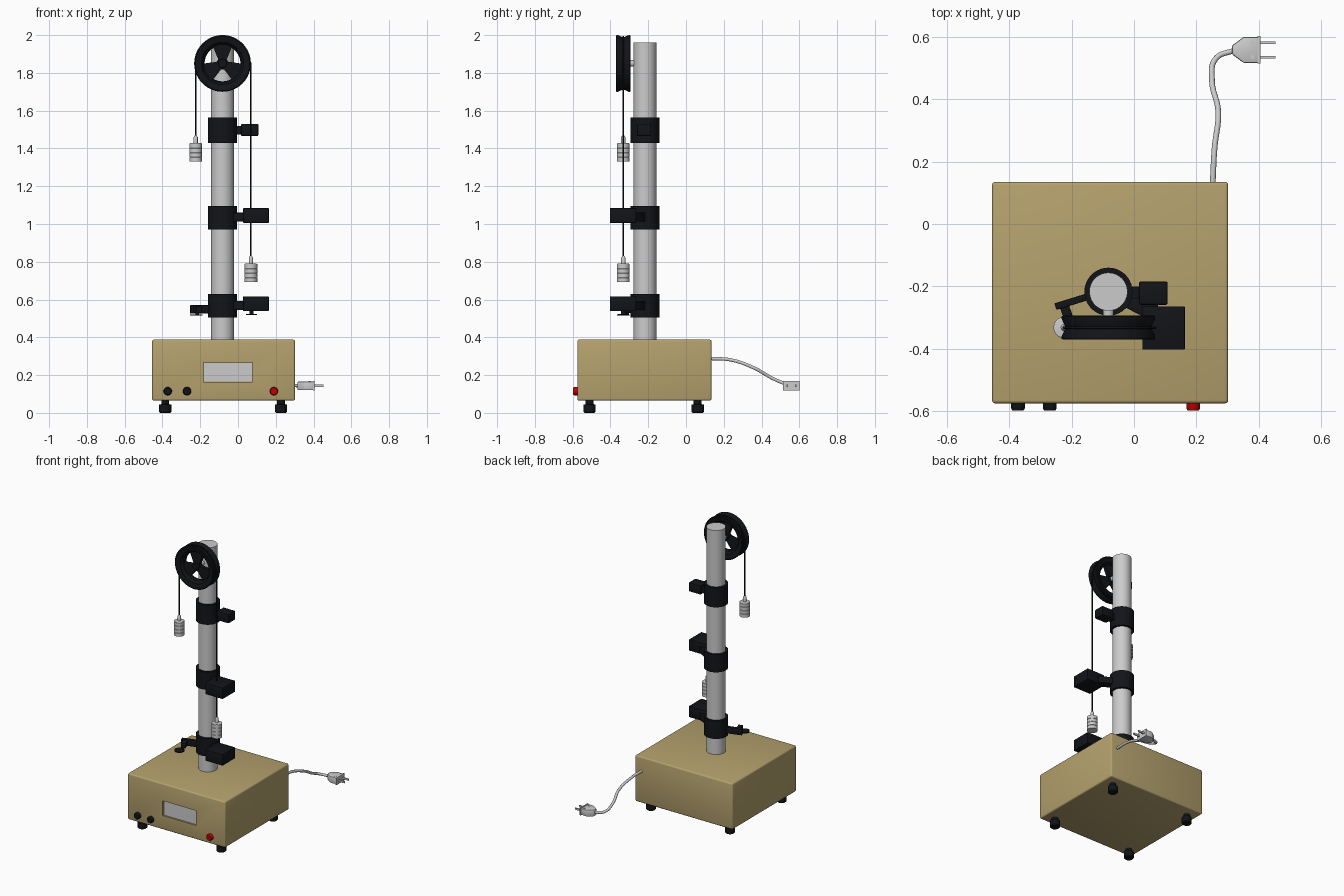
import bpy, bmesh, math
from mathutils import Vector, Matrix

if "Cube" in bpy.data.objects:
    bpy.data.objects.remove(bpy.data.objects["Cube"])


def material(name, rgb):
    m = bpy.data.materials.new(name)
    m.diffuse_color = (*rgb, 1)
    m.use_nodes = True
    m.node_tree.nodes["Principled BSDF"].inputs["Base Color"].default_value = m.diffuse_color
    return m


TAN = material("tan", (0.46, 0.36, 0.155))
BLACK = material("black", (0.006, 0.007, 0.009))
RED = material("red", (0.55, 0.0, 0.0))


def finish(ob, name, mat=None, bevel=0, segments=2):
    ob.name = name
    if mat:
        ob.data.materials.append(mat)
    bpy.context.view_layer.objects.active = ob
    if bevel:
        b = ob.modifiers.new("bevel", 'BEVEL')
        b.width, b.segments = bevel, segments
        bpy.ops.object.modifier_apply(modifier="bevel")
    bpy.ops.object.select_all(action='DESELECT')
    ob.select_set(True)
    bpy.ops.object.shade_smooth_by_angle(angle=math.radians(35))
    return ob


def from_bmesh(bm, name, mat=None, bevel=0, segments=2):
    bmesh.ops.recalc_face_normals(bm, faces=bm.faces)
    me = bpy.data.meshes.new(name)
    bm.to_mesh(me)
    bm.free()
    ob = bpy.data.objects.new(name, me)
    bpy.context.collection.objects.link(ob)
    return finish(ob, name, mat, bevel, segments)


def box(name, lo, hi, mat=None, bevel=0, segments=2):
    bm = bmesh.new()
    bmesh.ops.create_cube(bm, size=1)
    lo, hi = Vector(lo), Vector(hi)
    for v in bm.verts:
        v.co = Vector([(lo[i] + hi[i]) / 2 + v.co[i] * (hi[i] - lo[i]) for i in range(3)])
    return from_bmesh(bm, name, mat, bevel, segments)


def prism(name, outline, z0, z1, mat=None, bevel=0, matrix=None):
    bm = bmesh.new()
    face = bm.faces.new([bm.verts.new((x, y, z0)) for x, y in outline])
    top = bmesh.ops.extrude_face_region(bm, geom=[face])
    bmesh.ops.translate(bm, vec=(0, 0, z1 - z0),
                        verts=[v for v in top['geom'] if isinstance(v, bmesh.types.BMVert)])
    if matrix:
        bm.transform(matrix)
    return from_bmesh(bm, name, mat, bevel)


def bar(name, a, b, width, z0, z1, mat):
    a, b = Vector(a), Vector(b)
    n = (b - a).orthogonal().normalized() * width / 2
    return prism(name, [a + n, b + n, b - n, a - n], z0, z1, mat, 0.003)


def lathe(name, profile, at, mat=None, axis='Z', closed=False, steps=40):
    # profile holds (radius, height) pairs; axis 'Y' turns the height towards -y
    bm = bmesh.new()
    vs = [bm.verts.new((r, 0, h)) for r, h in profile]
    es = [bm.edges.new(p) for p in zip(vs, vs[1:])]
    if closed:
        es.append(bm.edges.new((vs[-1], vs[0])))
    bmesh.ops.spin(bm, geom=vs + es, cent=(0, 0, 0), axis=(0, 0, 1),
                   angle=2 * math.pi, steps=steps)
    bmesh.ops.remove_doubles(bm, verts=bm.verts, dist=1e-5)
    if axis == 'Y':
        bm.transform(Matrix.Rotation(math.radians(90), 4, 'X'))
    bmesh.ops.translate(bm, verts=bm.verts, vec=at)
    return from_bmesh(bm, name, mat)


def cylinder(name, r, h, at, mat=None, axis='Z', steps=32):
    return lathe(name, [(0, 0), (r, 0), (r, h), (0, h)], at, mat, axis, steps=steps)


def tube(name, points, r, mat=None, smooth=False):
    cu = bpy.data.curves.new(name, 'CURVE')
    cu.dimensions, cu.bevel_depth, cu.bevel_resolution = '3D', r, 3
    cu.use_fill_caps = True
    if smooth:
        s = cu.splines.new('BEZIER')
        s.bezier_points.add(len(points) - 1)
        for bp, p in zip(s.bezier_points, points):
            bp.co = p
            bp.handle_left_type = bp.handle_right_type = 'AUTO'
    else:
        s = cu.splines.new('POLY')
        s.points.add(len(points) - 1)
        for sp, p in zip(s.points, points):
            sp.co = (*p, 1)
    ob = bpy.data.objects.new(name, cu)
    bpy.context.collection.objects.link(ob)
    if mat:
        cu.materials.append(mat)
    return ob


def cut(ob, cutter):
    m = ob.modifiers.new("cut", 'BOOLEAN')
    m.operation, m.object, m.solver = 'DIFFERENCE', cutter, 'EXACT'
    bpy.context.view_layer.objects.active = ob
    bpy.ops.object.modifier_apply(modifier="cut")
    bpy.data.objects.remove(cutter)


CX, CY = -0.082, -0.217   # column axis
SY = -0.332               # plane of the pulley and string

# Base case with recessed display
case = box("base_case", (-0.455, -0.575, 0.065), (0.302, 0.135, 0.388), TAN, 0.01, 3)
cut(case, box("display_cutter", (-0.182, -0.6, 0.163), (0.076, -0.56, 0.267)))
box("display_panel", (-0.18, -0.566, 0.165), (0.075, -0.558, 0.265))

# Feet
for x in (-0.385, 0.228):
    for y in (-0.51, 0.062):
        lathe("foot", [(0, 0), (0.026, 0), (0.032, 0.006), (0.032, 0.044),
                       (0.021, 0.046), (0.021, 0.07), (0, 0.07)], (x, y, 0), BLACK, steps=24)

# Front controls
for name, x, mat in (("left_knob", -0.372, BLACK), ("right_knob", -0.27, BLACK),
                     ("power_button", 0.19, RED)):
    lathe(name, [(0, -0.01), (0.022, -0.01), (0.022, 0.018), (0.018, 0.025), (0, 0.025)],
          (x, -0.573, 0.115), mat, 'Y', steps=28)

# Column
cylinder("column", 0.061, 1.58, (CX, CY, 0.38), steps=48)

# Clamp collars
for name, z0, z1 in (("lower_collar", 0.505, 0.63), ("middle_collar", 0.972, 1.096),
                     ("upper_collar", 1.428, 1.565)):
    lathe(name, [(0.06, z0), (0.077, z0), (0.077, z1), (0.06, z1)],
          (CX, CY, 0), BLACK, closed=True)

# Upper sensor on a short arm
box("upper_arm", (-0.015, -0.24, 1.475), (0.03, -0.2, 1.52), BLACK)
box("upper_sensor", (0.016, -0.259, 1.466), (0.108, -0.184, 1.53), BLACK, 0.006)

# Middle and lower gates on angled arms
for name, z in (("middle", 1.045), ("lower", 0.578)):
    bar(name + "_arm", (-0.03, -0.235), (0.065, -0.285), 0.055, z - 0.033, z + 0.015, BLACK)
    box(name + "_gate", (0.027, -0.403, z - 0.039), (0.163, -0.264, z + 0.039), BLACK, 0.003)

# Stop disc under the lower gate
cylinder("gate_disc_stem", 0.011, 0.025, (0.072, SY, 0.52), BLACK, steps=20)
cylinder("gate_disc", 0.029, 0.007, (0.072, SY, 0.517), BLACK)

# Left holder arm with its disc
bar("holder_arm", (-0.145, -0.232), (-0.252, -0.265), 0.022, 0.525, 0.57, BLACK)
bar("holder_tip", (-0.228, -0.25), (-0.205, -0.315), 0.03, 0.53, 0.565, BLACK)
cylinder("holder_disc_stem", 0.009, 0.03, (-0.215, -0.31, 0.517), BLACK, steps=20)
cylinder("holder_disc", 0.033, 0.007, (-0.222, SY, 0.515), BLACK)

# Pulley: dished wheel with a V groove and three windows
PZ = 1.85
half = [(0, 0.022), (0.022, 0.022), (0.024, 0.012), (0.1, 0.012), (0.112, 0.03),
        (0.144, 0.039), (0.15, 0.036), (0.15, 0.028)]
profile = half + [(0.137, 0)] + [(r, -h) for r, h in reversed(half)]
wheel = lathe("pulley_wheel", profile, (CX, SY, PZ), BLACK, 'Y', steps=64)
turn = Matrix.Translation((CX, SY, PZ)) @ Matrix.Rotation(math.radians(90), 4, 'X')
for mid in (30, 150, 270):
    def polar(r, d):
        a = math.radians(mid + d)
        return r * math.cos(a), r * math.sin(a)
    wedge = [polar(0.032, -14), *[polar(0.095, d) for d in range(-30, 31, 10)], polar(0.032, 14)]
    cut(wheel, prism("window_cutter", wedge, -0.06, 0.06, matrix=turn))
cylinder("pulley_axle", 0.017, 0.11, (CX, -0.22, PZ), axis='Y', steps=24)

# String over the pulley
R = 0.142
LX, RX = CX - R, CX + R + 0.008
arc = [(CX + R * math.cos(a), SY, PZ + R * math.sin(a))
       for a in [math.pi * (1 - i / 24) for i in range(25)]]
tube("string", [(LX, SY, 1.45)] + arc[:-1] + [(RX, SY, PZ), (RX, SY, 0.81)], 0.004, BLACK)

# Grooved weights
for name, x, z in (("left_weight", LX, 1.33), ("right_weight", RX, 0.692)):
    prof = [(0, 0)]
    for k in range(4):
        b = k * 0.0245
        prof += [(0.034, b), (0.034, b + 0.022), (0.031, b + 0.0235)]
    prof += [(0.031, 0.098), (0.011, 0.1), (0.011, 0.13), (0.006, 0.138), (0, 0.138)]
    lathe(name, prof, (x, SY, z), steps=32)

# Power cord
tube("power_cord", [(0.252, 0.125, 0.288), (0.258, 0.24, 0.28), (0.27, 0.36, 0.238),
                    (0.25, 0.46, 0.182), (0.262, 0.53, 0.152), (0.325, 0.558, 0.143)],
     0.009, smooth=True)

# Plug with flange, screws and prongs
PY = 0.558
prism("plug_body", [(0.314, PY - 0.014), (0.352, PY - 0.042), (0.398, PY - 0.042),
                    (0.398, PY + 0.042), (0.352, PY + 0.042), (0.314, PY + 0.014)],
      0.12, 0.166, bevel=0.005)
box("plug_flange", (0.396, PY - 0.044, 0.118), (0.405, PY + 0.044, 0.168))
for s in (-1, 1):
    y = PY + s * 0.023
    box("plug_prong", (0.4, y - 0.004, 0.137), (0.453, y + 0.004, 0.149))
    cylinder("plug_screw", 0.007, 0.004, (0.38, y, 0.1645), steps=16)
